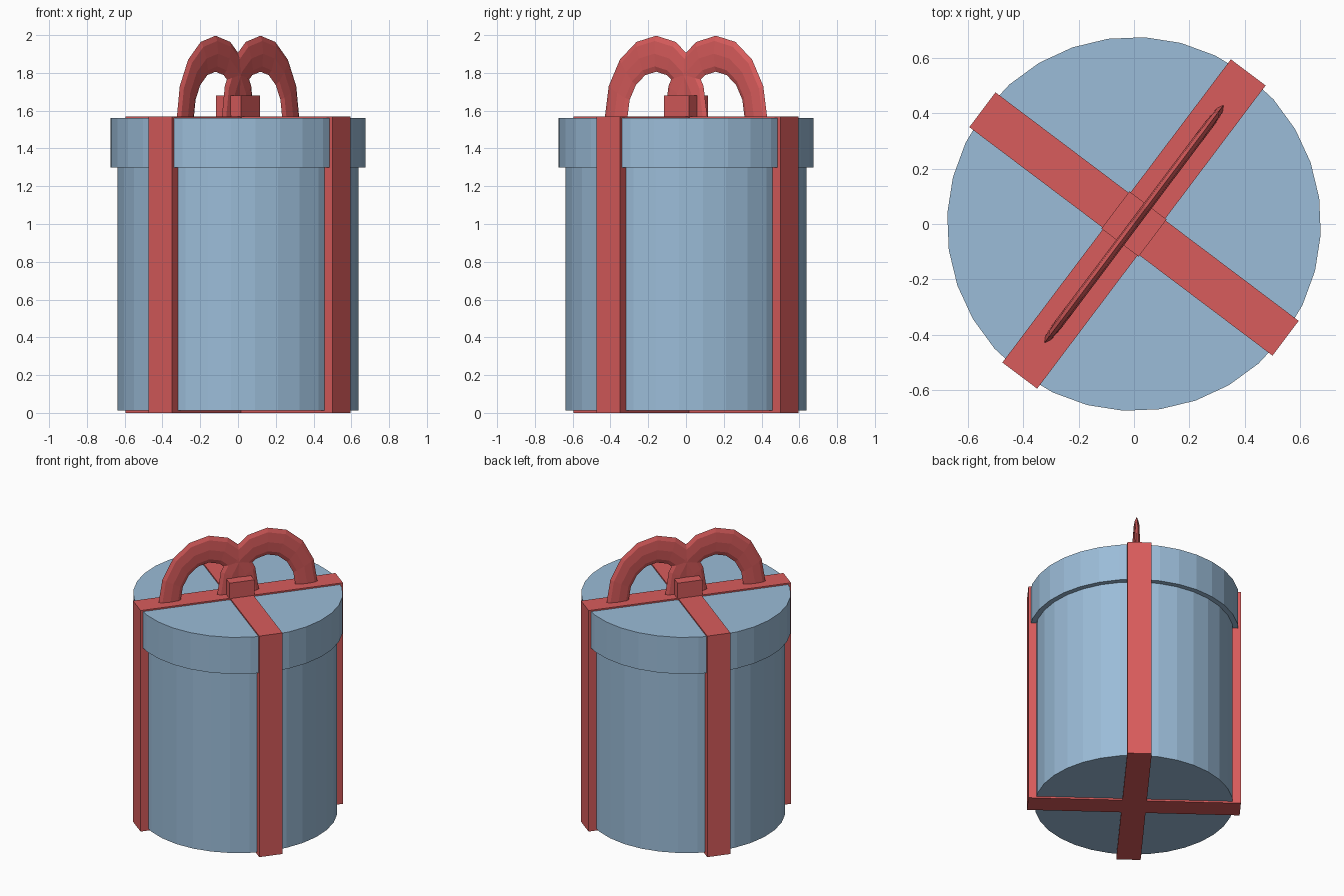
import bpy, bmesh, math
from mathutils import Matrix

if "Cube" in bpy.data.objects:
    bpy.data.objects.remove(bpy.data.objects["Cube"])

TURN = math.radians(53)          # whole gift is turned about z
SPIN = Matrix.Rotation(TURN, 4, 'Z')


def material(name, rgb):
    m = bpy.data.materials.new(name)
    m.diffuse_color = (*rgb, 1)
    m.use_nodes = True
    m.node_tree.nodes["Principled BSDF"].inputs["Base Color"].default_value = m.diffuse_color
    return m


BLUE = material("soft_blue", (0.328, 0.503, 0.686))
RED = material("ribbon_red", (0.694, 0.107, 0.107))


def finish(name, bm, mat):
    bm.transform(SPIN)
    bmesh.ops.recalc_face_normals(bm, faces=bm.faces)
    mesh = bpy.data.meshes.new(name)
    bm.to_mesh(mesh)
    bm.free()
    mesh.materials.append(mat)
    obj = bpy.data.objects.new(name, mesh)
    bpy.context.collection.objects.link(obj)
    return obj


def drum(name, radius, z0, z1):
    bm = bmesh.new()
    bmesh.ops.create_cone(bm, cap_ends=True, segments=32, radius1=radius, radius2=radius,
                          depth=z1 - z0, matrix=Matrix.Translation((0, 0, (z0 + z1) / 2)))
    finish(name, bm, BLUE)


def block(name, sx, sy, z0, z1):
    bm = bmesh.new()
    bmesh.ops.create_cube(bm, size=1, matrix=Matrix.Translation((0, 0, (z0 + z1) / 2))
                          @ Matrix.Diagonal((sx, sy, z1 - z0, 1)))
    finish(name, bm, RED)


def bow_loop(name, cx):
    # half ring standing on the lid, flattened across and stretched upward
    major, minor, thick, stretch, base = 0.265, 0.075, 0.017, 1.27, 1.565
    bm = bmesh.new()
    rings = []
    for i in range(9):
        a = math.pi * i / 8
        ring = []
        for j in range(8):
            b = math.tau * j / 8
            r = major + minor * math.cos(b)
            ring.append(bm.verts.new((cx + r * math.cos(a), thick * math.sin(b),
                                      base + stretch * r * math.sin(a))))
        rings.append(ring)
    for r0, r1 in zip(rings, rings[1:]):
        for j in range(8):
            k = (j + 1) % 8
            bm.faces.new((r0[j], r0[k], r1[k], r1[j]))
    bm.faces.new(rings[0])
    bm.faces.new(rings[-1])
    finish(name, bm, RED)


# round box and overhanging lid
drum("box_body", 0.64, 0.012, 1.32)
drum("box_lid", 0.675, 1.30, 1.56)

# crossed ribbon bands wrapping the box
block("ribbon_long", 1.37, 0.157, 0.0, 1.57)
block("ribbon_cross", 0.157, 1.37, 0.0, 1.57)

# knot and two bow loops
block("bow_knot", 0.168, 0.168, 1.56, 1.68)
for side, label in ((-1, "left"), (1, "right")):
    bow_loop("bow_loop_" + label, side * 0.198)
